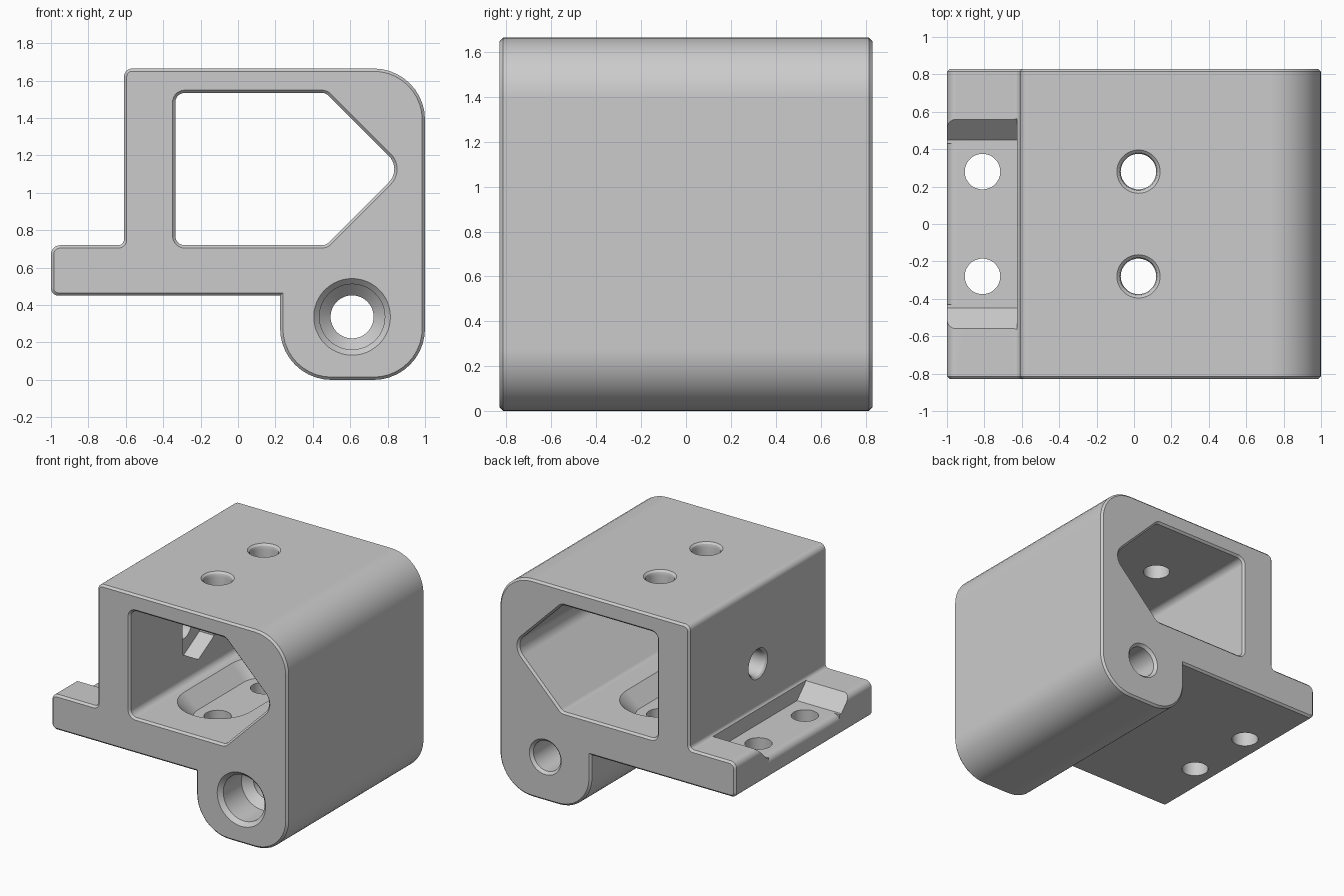
import bpy, bmesh, math
from mathutils import Vector

cube = bpy.data.objects.get("Cube")
if cube:
    bpy.data.objects.remove(cube, do_unlink=True)

AXES = {"x": lambda a, b, t: (t, a, b),
        "y": lambda a, b, t: (a, t, b),
        "z": lambda a, b, t: (a, b, t)}


def rounded(corners, steps=10):
    """Counter-clockwise outline from (a, b, radius) corners."""
    out = []
    for i, (a, b, r) in enumerate(corners):
        p = Vector((a, b))
        if r == 0:
            out.append(p)
            continue
        u = (Vector(corners[i - 1][:2]) - p).normalized()
        v = (Vector(corners[(i + 1) % len(corners)][:2]) - p).normalized()
        half = u.angle(v) / 2
        centre = p + (u + v).normalized() * (r / math.sin(half))
        start = p + u * (r / math.tan(half)) - centre
        end = p + v * (r / math.tan(half)) - centre
        sweep = start.angle(end)
        for k in range(steps + 1):
            f = k / steps
            out.append(centre + (start * math.sin((1 - f) * sweep)
                                 + end * math.sin(f * sweep)) / math.sin(sweep))
    return out


def offset(loop, d):
    """Move a counter-clockwise outline outward by d with mitred corners."""
    out = []
    for i, p in enumerate(loop):
        e = (p - loop[i - 1]).normalized()
        f = (loop[(i + 1) % len(loop)] - p).normalized()
        n, m = Vector((e.y, -e.x)), Vector((f.y, -f.x))
        out.append(p + (n + m) * (d / (1 + n.dot(m))))
    return out


def circle(a, b, r, sides=48, turn=0.0):
    angles = [turn + math.tau * k / sides for k in range(sides)]
    return [Vector((a + r * math.cos(w), b + r * math.sin(w))) for w in angles]


def loft(name, axis, sections):
    """Closed solid through (outline, position) sections along an axis."""
    bm = bmesh.new()
    rings = [[bm.verts.new(AXES[axis](p.x, p.y, t)) for p in loop]
             for loop, t in sections]
    for lo, hi in zip(rings, rings[1:]):
        for i in range(len(lo)):
            bm.faces.new((lo[i - 1], lo[i], hi[i], hi[i - 1]))
    bm.faces.new(rings[0])
    bm.faces.new(rings[-1])
    bmesh.ops.recalc_face_normals(bm, faces=bm.faces)
    mesh = bpy.data.meshes.new(name)
    bm.to_mesh(mesh)
    bm.free()
    obj = bpy.data.objects.new(name, mesh)
    bpy.context.collection.objects.link(obj)
    return obj


def hole(name, axis, a, b, steps):
    """Round hole from (radius, position) steps."""
    return loft(name, axis, [(circle(a, b, r), t) for r, t in steps])


# Main body: one rounded profile with chamfered ends
DEPTH, CH = 0.83, 0.015
profile = rounded([(-1, 0.45, 0.04), (0.225, 0.45, 0), (0.225, 0, 0.275),
                   (1, 0, 0.275), (1, 1.665, 0.275), (-0.61, 1.665, 0.045),
                   (-0.61, 0.72, 0.03), (-1, 0.72, 0.05)])
small = offset(profile, -CH)
body = loft("bracket_body", "y", [(small, -DEPTH), (profile, CH - DEPTH),
                                  (profile, DEPTH - CH), (small, DEPTH)])

# Pentagonal window with chamfered rims
cutters = []
window = rounded([(-0.335, 0.72, 0.05), (0.47, 0.72, 0.05), (0.877, 1.127, 0.1),
                  (0.47, 1.534, 0.05), (-0.335, 1.534, 0.05)])
wide = offset(window, 2 * CH)
cutters.append(loft("window_cutter", "y", [
    (wide, -DEPTH - CH), (window, CH - DEPTH),
    (window, DEPTH - CH), (wide, DEPTH + CH)]))

# Stepped bore through the lower boss
cutters.append(hole("bore_cutter", "y", 0.61, 0.337, [
    (0.235, -DEPTH - 0.03), (0.175, 0.03 - DEPTH), (0.175, -0.58),
    (0.115, -0.52), (0.115, DEPTH - 0.02), (0.155, DEPTH + 0.02)]))

# Roof, floor and flange screw holes
for y in (-0.28, 0.28):
    cutters.append(hole("roof_hole_cutter", "z", 0.024, y, [
        (0.095, 1.45), (0.095, 1.63), (0.102, 1.653), (0.118, 1.667), (0.15, 1.69)]))
    for x in (0.024, -0.81):
        cutters.append(hole("floor_hole_cutter", "z", x, y, [(0.095, 0.4), (0.095, 0.9)]))

# Sloped slot in the window floor
slot = [(0.024 + s * 0.17, t * 0.45, 0.1699) for s, t in
        ((-1, -1), (1, -1), (1, 1), (-1, 1))]
slot = rounded(slot, 14)
cutters.append(loft("slot_cutter", "z", [(slot, 0.61), (offset(slot, 0.16), 0.77)]))


# Sloped pocket across the flange, with a rounded outer floor edge
def strip(half):
    return [Vector(p) for p in ((-1.1, -half), (-0.625, -half),
                                (-0.625, half), (-1.1, half))]


cutters.append(loft("pocket_cutter", "z", [(strip(0.45), 0.61), (strip(0.57), 0.73)]))
lip = [Vector((-0.95 + 0.05 * math.cos(w), 0.56 + 0.05 * math.sin(w)))
       for w in [math.pi / 2 * (1 + k / 8) for k in range(9)]]
lip += [Vector(p) for p in ((-1.03, 0.56), (-1.03, 0.64), (-0.95, 0.64))]
cutters.append(loft("lip_cutter", "y", [(lip, -0.43), (lip, 0.43)]))

# Side screw hole and its hexagonal nut recess
cutters.append(hole("side_hole_cutter", "x", 0, 1.06, [
    (0.15, -0.635), (0.118, -0.612), (0.102, -0.598), (0.095, -0.575), (0.095, -0.3)]))
nut = circle(0, 1.06, 0.22, 6, math.pi / 6)
cutters.append(loft("nut_cutter", "x", [(nut, -0.46), (nut, -0.25)]))

# Cut everything out of the body
for cutter in cutters:
    mod = body.modifiers.new(cutter.name, "BOOLEAN")
    mod.operation, mod.solver, mod.object = "DIFFERENCE", "EXACT", cutter
bpy.context.view_layer.update()
graph = bpy.context.evaluated_depsgraph_get()
cut_mesh = bpy.data.meshes.new_from_object(body.evaluated_get(graph))
body.modifiers.clear()
body.data = cut_mesh
for cutter in cutters:
    bpy.data.objects.remove(cutter, do_unlink=True)

# Single grey material
grey = bpy.data.materials.new("plain_grey")
grey.use_nodes = True
colour = (0.6, 0.6, 0.6, 1)
grey.diffuse_color = colour
grey.node_tree.nodes["Principled BSDF"].inputs["Base Color"].default_value = colour
body.data.materials.clear()
body.data.materials.append(grey)

# Smooth curves, crisp edges, flat walls
bpy.ops.object.select_all(action="DESELECT")
body.select_set(True)
bpy.context.view_layer.objects.active = body
bpy.ops.object.shade_smooth_by_angle(angle=math.radians(30))
weighted = body.modifiers.new("flat_walls", "WEIGHTED_NORMAL")
weighted.keep_sharp = True
